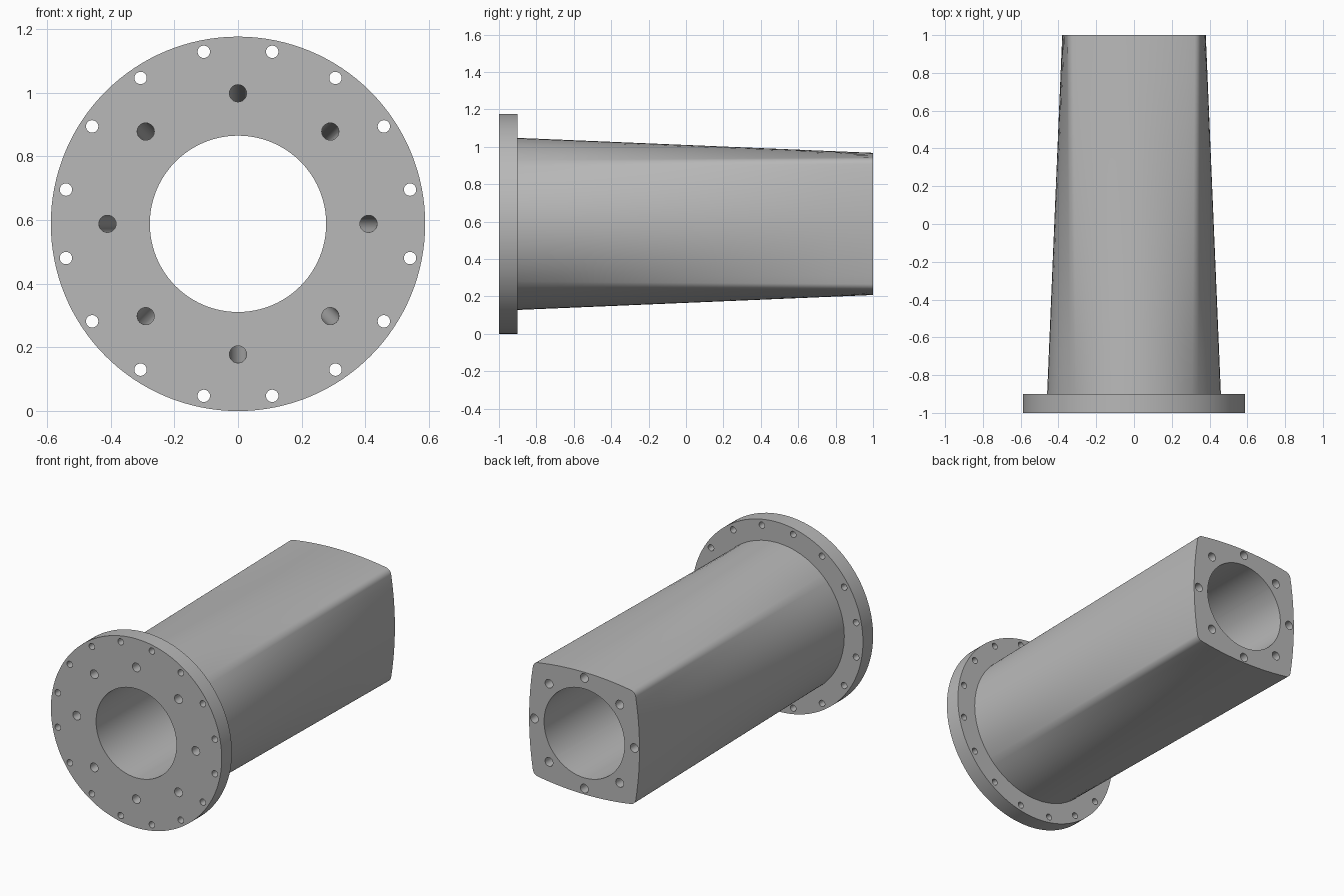
import bpy, bmesh
from math import pi, sin, cos, asin, atan2, sqrt
from mathutils import Vector, Matrix

if "Cube" in bpy.data.objects:
    bpy.data.objects.remove(bpy.data.objects["Cube"])

AXIS_Z = 0.588
FLANGE_R, BODY_R, END_HALF, BORE_R = 0.588, 0.46, 0.38, 0.277
FRONT, STEP, BACK = -1.0, -0.9, 1.0

metal = bpy.data.materials.new("Plain grey metal")
metal.use_nodes = True
grey = (0.48, 0.48, 0.48, 1)
metal.diffuse_color = grey
metal.node_tree.nodes["Principled BSDF"].inputs["Base Color"].default_value = grey


def make_object(name, bm):
    bmesh.ops.recalc_face_normals(bm, faces=bm.faces)
    mesh = bpy.data.meshes.new(name)
    bm.to_mesh(mesh)
    bm.free()
    mesh.materials.append(metal)
    obj = bpy.data.objects.new(name, mesh)
    bpy.context.collection.objects.link(obj)
    return obj


def on_circle(radius, angle, y):
    return Vector((radius * cos(angle), y, AXIS_Z + radius * sin(angle)))


def add_rod(bm, start, end, radius, sides):
    """Closed cylinder between two points."""
    axis = end - start
    turn = axis.to_track_quat('Z', 'Y').to_matrix().to_4x4()
    bmesh.ops.create_cone(bm, cap_ends=True, segments=sides, radius1=radius,
                          radius2=radius, depth=axis.length,
                          matrix=Matrix.Translation((start + end) / 2) @ turn)


def boolean(target, other, operation):
    mod = target.modifiers.new(operation, 'BOOLEAN')
    mod.operation, mod.solver, mod.object = operation, 'EXACT', other
    bpy.context.view_layer.objects.active = target
    bpy.ops.object.modifier_apply(modifier=mod.name)
    bpy.data.objects.remove(other)


def bulged_square(half, arc, fillet):
    """Square outline with bowed sides and rounded corners."""
    off = arc - half
    inner = arc - fillet
    p = (-off + sqrt(2 * inner ** 2 - off ** 2)) / 2
    a = asin(p / inner)
    quarter = []
    for i in range(14):                        # bowed side
        t = -a + 2 * a * i / 14
        quarter.append(Vector((arc * cos(t) - off, arc * sin(t))))
    for i in range(8):                         # rounded corner
        t = a + (pi / 2 - 2 * a) * i / 8
        quarter.append(Vector((p + fillet * cos(t), p + fillet * sin(t))))
    return [Matrix.Rotation(k * pi / 2, 2) @ v for k in range(4) for v in quarter]


# Tapered body: round at the flange, bowed square at the far end
square = bulged_square(END_HALF, 2.0, 0.04)
circle = [Vector((BODY_R * cos(t), BODY_R * sin(t)))
          for t in (atan2(v.y, v.x) for v in square)]
stations = [((FRONT + STEP) / 2, 0)]
stations += [(STEP + (BACK - STEP) * i / 8, i / 8) for i in range(9)]
bm = bmesh.new()
rings = []
for y, blend in stations:
    outline = [c.lerp(s, blend) for c, s in zip(circle, square)]
    rings.append([bm.verts.new((v.x, y, AXIS_Z + v.y)) for v in outline])
for r0, r1 in zip(rings, rings[1:]):
    for i in range(len(r0)):
        j = (i + 1) % len(r0)
        bm.faces.new((r0[i], r0[j], r1[j], r1[i]))
bm.faces.new(rings[0])
bm.faces.new(rings[-1])
body = make_object("tapered_body", bm)

# Flange, merged with the body
bm = bmesh.new()
add_rod(bm, Vector((0, FRONT, AXIS_Z)), Vector((0, STEP, AXIS_Z)), FLANGE_R, 128)
adapter = make_object("flanged_adapter", bm)
boolean(adapter, body, 'UNION')

# Bore, flange bolt holes and the slanted holes along the wall
bm = bmesh.new()
add_rod(bm, Vector((0, FRONT - 0.1, AXIS_Z)), Vector((0, BACK + 0.1, AXIS_Z)), BORE_R, 96)
for i in range(16):
    t = (i + 0.5) * pi / 8
    add_rod(bm, on_circle(0.551, t, FRONT - 0.05), on_circle(0.551, t, STEP + 0.05), 0.0195, 24)
for i in range(8):
    t = i * pi / 4
    near, far = on_circle(0.41, t, FRONT), on_circle(0.344, t, BACK)
    extra = (far - near) * 0.03
    add_rod(bm, near - extra, far + extra, 0.027, 24)
cutter = make_object("hole_cutter", bm)
cutter.hide_render = True
boolean(adapter, cutter, 'DIFFERENCE')

# Smooth walls with crisp rims
bpy.ops.object.select_all(action='DESELECT')
adapter.select_set(True)
bpy.context.view_layer.objects.active = adapter
bpy.ops.object.shade_smooth_by_angle(angle=pi / 6)
